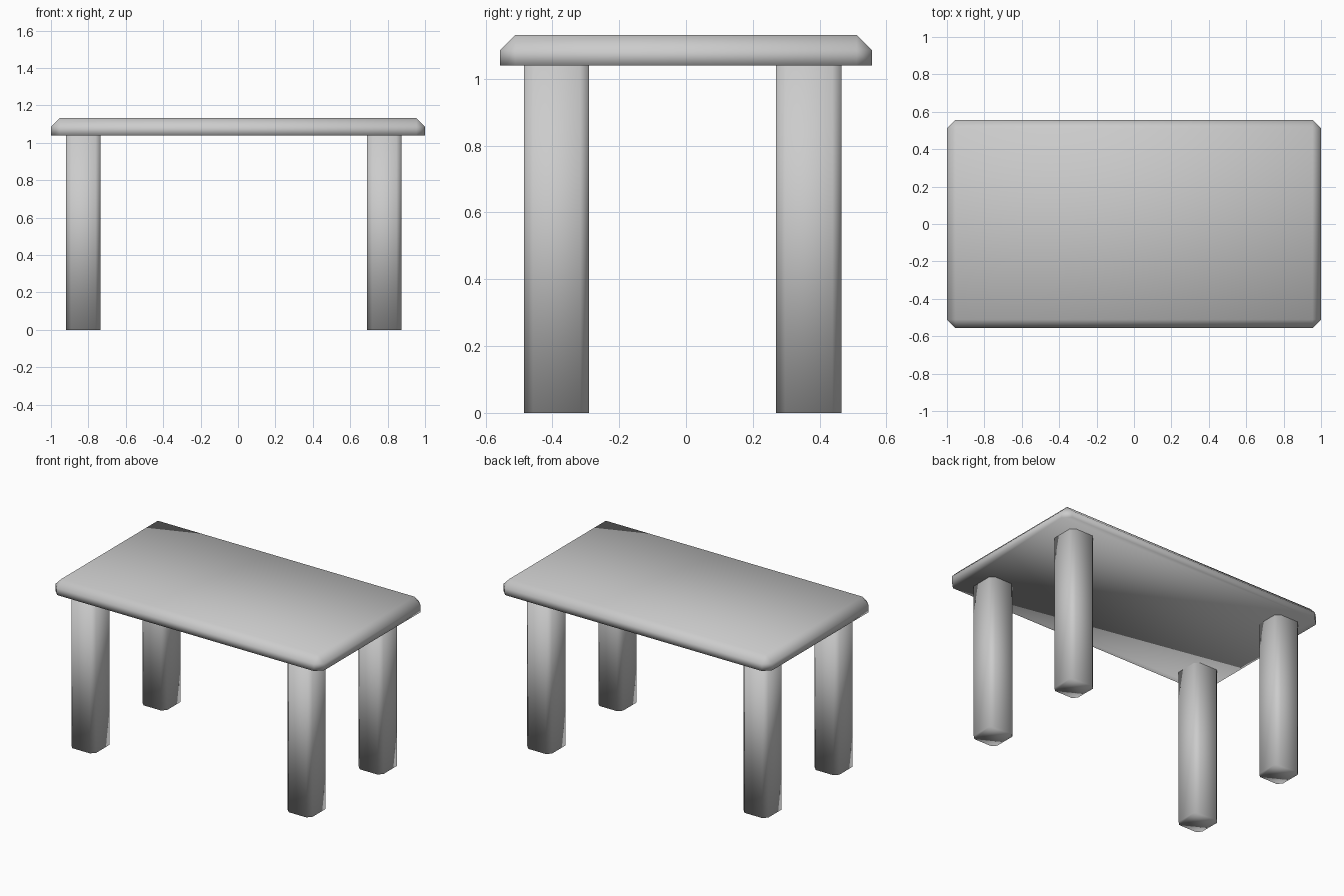
import bpy, bmesh
from mathutils import Vector

if "Cube" in bpy.data.objects:
    bpy.data.objects.remove(bpy.data.objects["Cube"])


def chamfered_box(name, lo, hi, chamfer, pick):
    """Box from corner lo to corner hi, with the edges chosen by pick chamfered."""
    lo, hi = Vector(lo), Vector(hi)
    mid, size = (lo + hi) / 2, hi - lo
    bm = bmesh.new()
    bmesh.ops.create_cube(bm, size=1)
    for v in bm.verts:
        v.co = Vector(c * s for c, s in zip(v.co, size)) + mid
    edges = [e for e in bm.edges if pick(*(v.co.z > mid.z for v in e.verts))]
    bmesh.ops.bevel(bm, geom=edges, offset=chamfer, segments=1,
                    affect='EDGES', clamp_overlap=True)
    bmesh.ops.recalc_face_normals(bm, faces=bm.faces[:])
    for f in bm.faces:
        f.smooth = True
    mesh = bpy.data.meshes.new(name)
    bm.to_mesh(mesh)
    bm.free()
    obj = bpy.data.objects.new(name, mesh)
    bpy.context.collection.objects.link(obj)
    return obj


UNDERSIDE, TOP = 1.04, 1.132

# Tabletop: every edge chamfered except the underside rim
chamfered_box("tabletop", (-1, -0.557, UNDERSIDE), (1, 0.557, TOP), 0.046,
              lambda a, b: a or b)

# Legs: only the upright edges chamfered
for side, x in (("left", -0.919), ("right", 0.69)):
    for end, y in (("front", -0.485), ("back", 0.27)):
        chamfered_box(f"{end}_{side}_leg", (x, y, 0),
                      (x + 0.184, y + 0.195, UNDERSIDE), 0.027,
                      lambda a, b: a != b)
